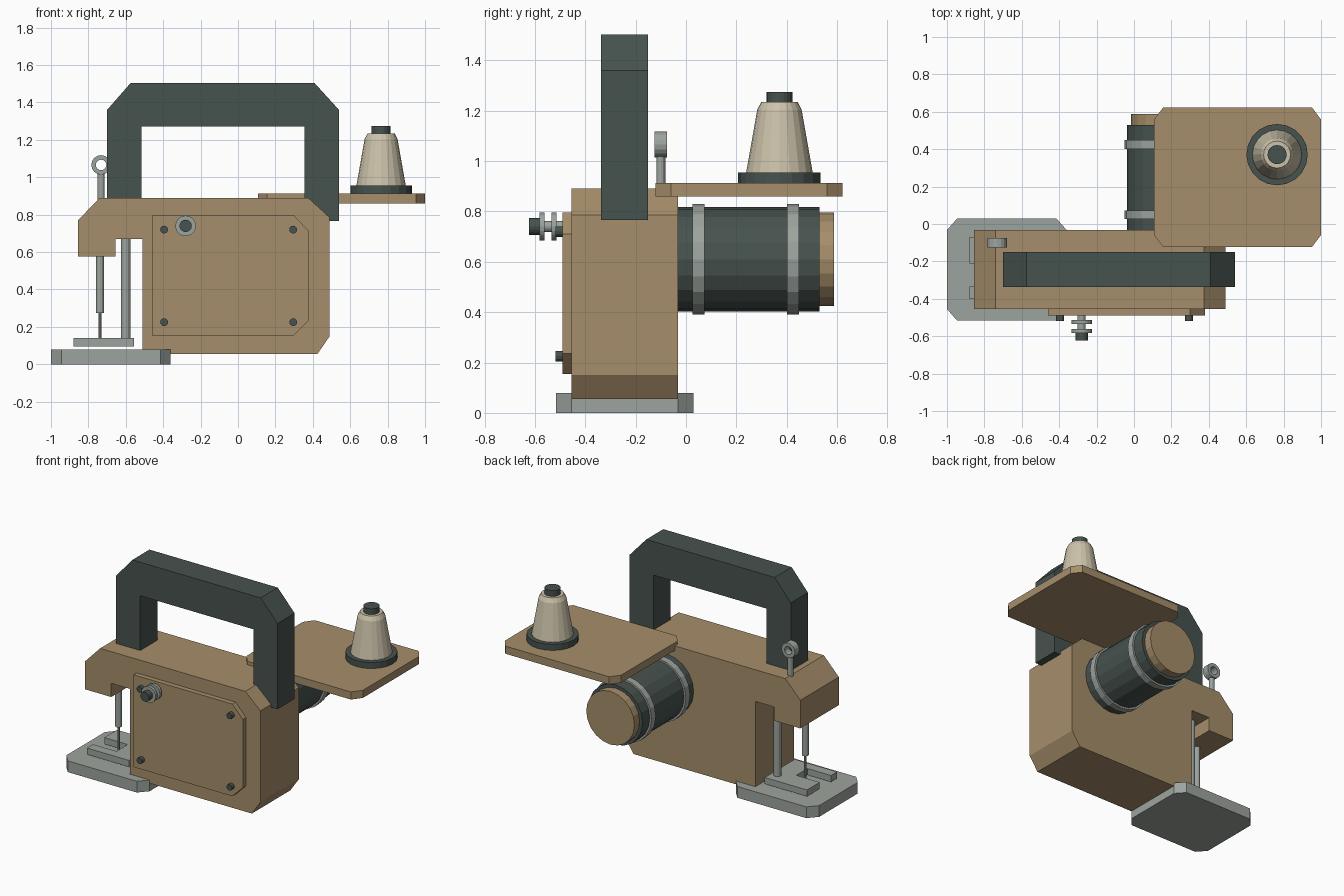
import bpy
import bmesh
from math import radians
from mathutils import Matrix, Vector

cube = bpy.data.objects.get("Cube")
if cube:
    bpy.data.objects.remove(cube, do_unlink=True)


def material(name, color):
    mat = bpy.data.materials.new(name)
    mat.use_nodes = True
    mat.diffuse_color = (*color, 1)
    mat.node_tree.nodes["Principled BSDF"].inputs["Base Color"].default_value = (*color, 1)
    return mat


TAN = material("tan paint", (0.38, 0.27, 0.145))
DARK = material("dark green grey", (0.062, 0.085, 0.077))
STEEL = material("light steel", (0.335, 0.37, 0.34))
CREAM = material("cream thread", (0.60, 0.54, 0.40))


def finish(name, bm, mat):
    bmesh.ops.recalc_face_normals(bm, faces=bm.faces)
    mesh = bpy.data.meshes.new(name)
    bm.to_mesh(mesh)
    bm.free()
    mesh.materials.append(mat)
    obj = bpy.data.objects.new(name, mesh)
    bpy.context.collection.objects.link(obj)
    return obj


def prism(name, mat, outline, low, high, axis):
    """Extrude a 2D outline along y (outline is x, z) or z (outline is x, y)."""
    place = (lambda a, b, d: (a, d, b)) if axis == "y" else (lambda a, b, d: (a, b, d))
    bm = bmesh.new()
    face = bm.faces.new([bm.verts.new(place(a, b, low)) for a, b in outline])
    new = bmesh.ops.extrude_face_region(bm, geom=[face])["geom"]
    verts = [v for v in new if isinstance(v, bmesh.types.BMVert)]
    bmesh.ops.translate(bm, verts=verts, vec=Vector(place(0, 0, high - low)))
    return finish(name, bm, mat)


def lathe(name, mat, profile, center, axis="z", sides=20, closed=False):
    """Revolve (radius, offset) points about an axis through center."""
    bm = bmesh.new()
    rings = []
    for radius, offset in profile:
        ring = []
        for i in range(sides):
            turn = Matrix.Rotation(radians(360 * i / sides), 3, "Z")
            ring.append(bm.verts.new(turn @ Vector((radius, 0, offset))))
        rings.append(ring)
    pairs = list(zip(rings, rings[1:]))
    if closed:
        pairs.append((rings[-1], rings[0]))
    else:
        bm.faces.new(rings[0])
        bm.faces.new(rings[-1])
    for a, b in pairs:
        for i in range(sides):
            j = (i + 1) % sides
            bm.faces.new((a[i], a[j], b[j], b[i]))
    if axis == "y":
        # local z becomes +y
        bmesh.ops.rotate(bm, verts=bm.verts, matrix=Matrix.Rotation(radians(-90), 3, "X"))
    bmesh.ops.translate(bm, verts=bm.verts, vec=Vector(center))
    return finish(name, bm, mat)


def rod(name, mat, radius, low, high, a, b, axis="z", sides=20):
    center = (a, 0, b) if axis == "y" else (a, b, 0)
    return lathe(name, mat, [(radius, low), (radius, high)], center, axis, sides)


def clipped_rect(x0, x1, y0, y1, cx, cy):
    return [(x0 + cx, y0), (x1 - cx, y0), (x1, y0 + cy), (x1, y1 - cy),
            (x1 - cx, y1), (x0 + cx, y1), (x0, y1 - cy), (x0, y0 + cy)]


# Main housing with overhanging head
prism("body", TAN, [
    (-0.855, 0.575), (-0.855, 0.77), (-0.74, 0.89), (0.375, 0.89), (0.49, 0.785),
    (0.49, 0.15), (0.425, 0.055), (-0.51, 0.055), (-0.51, 0.67), (-0.655, 0.67),
    (-0.655, 0.575)], -0.455, -0.032, "y")

# Front cover and its bolts
prism("cover_plate", TAN, [
    (-0.46, 0.155), (0.30, 0.155), (0.38, 0.235), (0.38, 0.71), (0.30, 0.795),
    (-0.46, 0.795)], -0.49, -0.455, "y")
for x in (-0.395, 0.295):
    for z in (0.225, 0.72):
        rod("cover_bolt", DARK, 0.021, -0.518, -0.49, x, z, "y", 12)

# Thread tension knob
rod("tension_shaft", STEEL, 0.022, -0.585, -0.49, -0.28, 0.74, "y", 16)
for y in (-0.582, -0.535):
    rod("tension_disc", STEEL, 0.055, y, y + 0.021, -0.28, 0.74, "y")
rod("tension_knob", DARK, 0.033, -0.623, -0.582, -0.28, 0.74, "y", 16)

# Carrying handle
prism("handle", DARK, [
    (-0.70, 0.765), (-0.70, 1.36), (-0.575, 1.503), (0.41, 1.503), (0.54, 1.36),
    (0.54, 0.765), (0.355, 0.765), (0.355, 1.27), (-0.515, 1.27), (-0.515, 0.765)],
    -0.337, -0.15, "y")

# Motor at the back
rod("motor", DARK, 0.207, -0.04, 0.53, 0.17, 0.61, "y")
rod("motor_cap", TAN, 0.185, 0.53, 0.587, 0.17, 0.61, "y")
for y in (0.026, 0.402):
    rod("motor_band", STEEL, 0.22, y, y + 0.047, 0.17, 0.61, "y")

# Spool tray and thread cone
prism("spool_tray", TAN, clipped_rect(0.107, 1.0, -0.122, 0.622, 0.048, 0.063),
      0.86, 0.913, "z")
rod("spool_base", DARK, 0.164, 0.913, 0.955, 0.765, 0.371)
lathe("thread_cone", CREAM, [(0.132, 0.955), (0.088, 1.205), (0.072, 1.235)],
      (0.765, 0.371, 0))
rod("spool_top", DARK, 0.051, 1.235, 1.275, 0.765, 0.371)

# Thread eyelet on the head
rod("eyelet_post", STEEL, 0.018, 0.83, 1.025, -0.732, -0.10, sides=12)
lathe("eyelet_ring", STEEL,
      [(0.052, -0.025), (0.052, 0.025), (0.028, 0.025), (0.028, -0.025)],
      (-0.732, -0.10, 1.066), "y", 16, closed=True)

# Needle and presser foot
rod("needle_bar", STEEL, 0.022, 0.275, 0.60, -0.738, -0.255, sides=12)
rod("needle", STEEL, 0.008, 0.095, 0.30, -0.738, -0.255, sides=8)
rod("presser_bar", STEEL, 0.025, 0.12, 0.69, -0.60, -0.145, sides=12)
prism("presser_foot", STEEL, [
    (-0.88, -0.40), (-0.555, -0.40), (-0.555, -0.07), (-0.88, -0.07),
    (-0.88, -0.21), (-0.70, -0.21), (-0.70, -0.333), (-0.88, -0.333)],
    0.095, 0.14, "z")

# Sole plate
prism("sole_plate", STEEL, clipped_rect(-1.0, -0.36, -0.517, 0.03, 0.055, 0.062),
      0, 0.078, "z")
